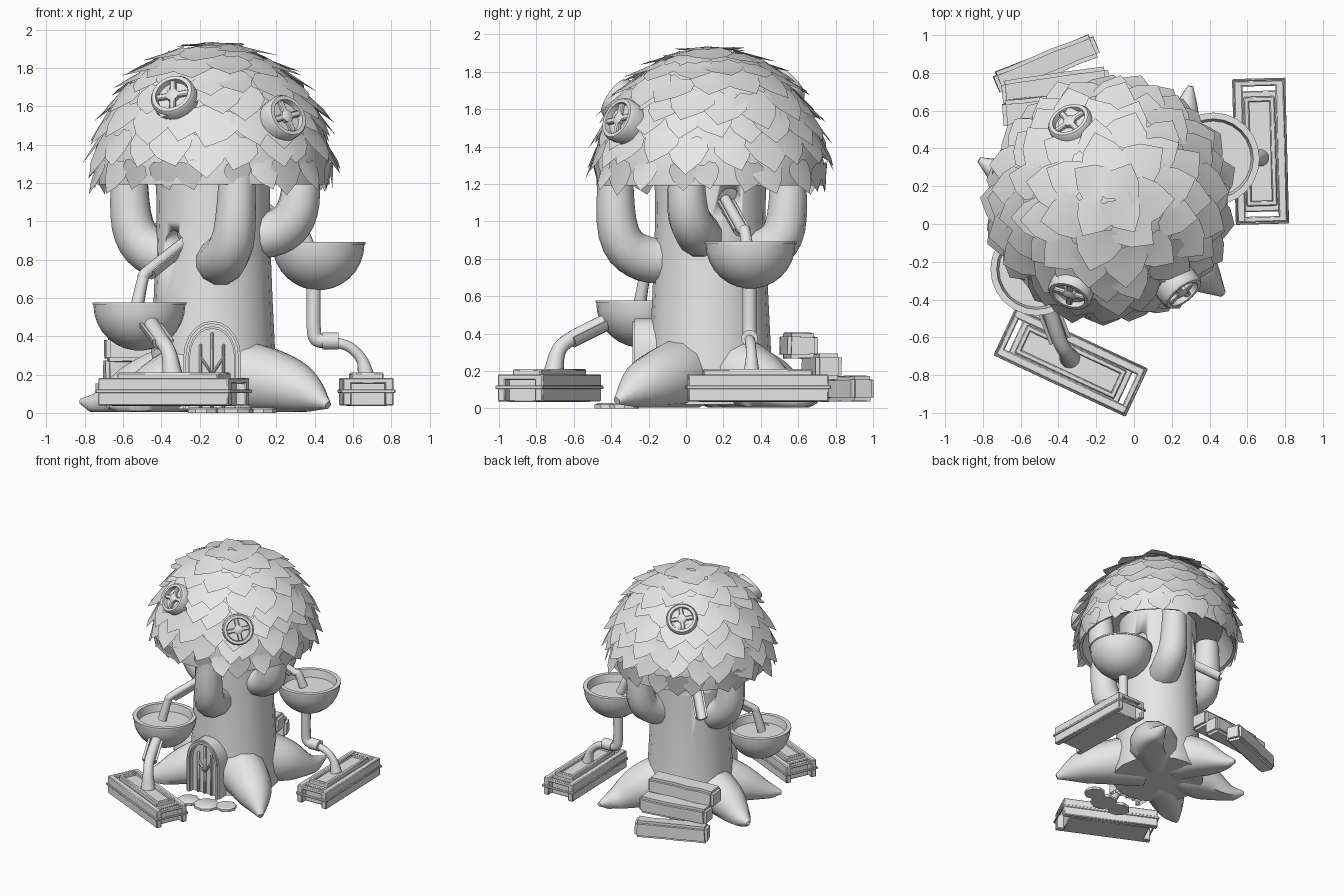
import bpy, bmesh, math, random
from math import sin, cos, pi, radians
from mathutils import Vector, Matrix

if "Cube" in bpy.data.objects:
    bpy.data.objects.remove(bpy.data.objects["Cube"])

random.seed(4)
GREY = bpy.data.materials.new("plain grey")
GREY.diffuse_color = (0.8, 0.8, 0.8, 1)
GREY.use_nodes = True
GREY.node_tree.nodes["Principled BSDF"].inputs["Base Color"].default_value = GREY.diffuse_color
CX, CY = -0.13, 0.13                      # trunk axis


def make(name, bm, angle=35, recalc=True):
    if recalc:
        bmesh.ops.recalc_face_normals(bm, faces=bm.faces)
    me = bpy.data.meshes.new(name)
    bm.to_mesh(me)
    bm.free()
    me.materials.append(GREY)
    me.polygons.foreach_set("use_smooth", [True] * len(me.polygons))
    me.set_sharp_from_angle(angle=radians(angle))
    ob = bpy.data.objects.new(name, me)
    bpy.context.collection.objects.link(ob)
    return ob


def bridge(bm, rings, closed=True):
    for a, b in zip(rings, rings[1:]):
        n = len(a)
        for i in range(n if closed else n - 1):
            j = (i + 1) % n
            bm.faces.new((a[i], a[j], b[j], b[i]))


def lathe(name, profile, M, n=24, caps=True):
    bm = bmesh.new()
    rings = [[bm.verts.new(M @ Vector((r * cos(2 * pi * i / n), r * sin(2 * pi * i / n), z)))
              for i in range(n)] for r, z in profile]
    bridge(bm, rings)
    if caps:
        bm.faces.new(rings[0])
        bm.faces.new(rings[-1])
    return make(name, bm)


def box(name, size, M, bevel=0.006, lump=0.0):
    bm = bmesh.new()
    bmesh.ops.create_cube(bm, size=1)
    for v in bm.verts:
        v.co = Vector(a * b for a, b in zip(v.co, size))
    if lump:                              # uneven hewn surface
        bmesh.ops.subdivide_edges(bm, edges=[e for e in bm.edges if e.calc_length() > 0.4], cuts=4)
        for v in bm.verts:
            v.co += Vector(random.uniform(-lump, lump) for _ in range(3))
    bmesh.ops.bevel(bm, geom=[e for e in bm.edges if lump == 0 or e.calc_face_angle(0) > 0.9],
                    offset=bevel, segments=2 if lump else 1, affect='EDGES')
    bm.transform(M)
    return make(name, bm, 40)


def smooth_path(pts, sub=5):
    P = [Vector(p) for p in pts]          # x, y, z, radius
    P = [2 * P[0] - P[1]] + P + [2 * P[-1] - P[-2]]
    out = []
    for a, b, c, d in zip(P, P[1:], P[2:], P[3:]):
        for k in range(sub):
            t = k / sub
            out.append(0.5 * (2 * b + (c - a) * t + (2 * a - 5 * b + 4 * c - d) * t * t
                              + (3 * b - a - 3 * c + d) * t ** 3))
    return out + [P[-2]]


def tube(name, pts, n=12, sub=5, floor=None):
    path = smooth_path(pts, sub)
    bm, rings, up = bmesh.new(), [], None
    for i, p in enumerate(path):
        t = (path[min(i + 1, len(path) - 1)] - path[max(i - 1, 0)]).xyz.normalized()
        up = t.orthogonal() if up is None else up - t * up.dot(t)
        up.normalize()
        side = t.cross(up)
        ring = []
        for k in range(n):
            a = 2 * pi * k / n
            co = p.xyz + (up * cos(a) + side * sin(a)) * max(p.w, 0.004)
            if floor is not None:
                co.z = max(co.z, floor)
            ring.append(bm.verts.new(co))
        rings.append(ring)
    bridge(bm, rings)
    bm.faces.new(rings[0])
    bm.faces.new(rings[-1])
    return make(name, bm, 50)


def trough(name, a, b, r=0.05):
    a, b = Vector(a), Vector(b)
    t = (b - a).normalized()
    side = t.cross(Vector((0, 0, 1))).normalized()
    up = side.cross(t)
    section = [(r * cos(pi + pi * k / 6), r * sin(pi + pi * k / 6)) for k in range(7)]
    section += [(x * 0.7, z * 0.7) for x, z in reversed(section)]
    bm = bmesh.new()
    rings = [[bm.verts.new(p + side * x + up * z) for x, z in section] for p in (a, b)]
    bridge(bm, rings)
    for k in range(6):                    # end rims
        for ring in rings:
            bm.faces.new((ring[k], ring[k + 1], ring[12 - k], ring[13 - k]))
    return make(name, bm)


T = Matrix.Translation

# trunk with openings for the three spouts
trunk = lathe("trunk", [(0.35, 0.02), (0.345, 0.12), (0.325, 0.3), (0.31, 0.6), (0.295, 1.0), (0.3, 1.4)],
              T((CX, CY, 0)), 20)
spouts = [((-0.27, -0.02, 0.90), (-0.47, -0.2, 0.74), (-0.53, -0.25, 0.54)),
          ((0.08, 0.21, 1.12), (0.3, 0.3, 0.96), (0.38, 0.33, 0.84)),
          ((-0.29, 0.29, 1.08), (-0.48, 0.48, 0.92), None)]
for a, b, end in spouts:
    cut = tube("spout_hole_cutter", [(*(Vector(a) + Vector((0, 0, 0.02))), 0.065),
               (*(Vector(b) + Vector((0, 0, 0.06))), 0.065)], sub=1)
    cut.hide_render = cut.hide_viewport = True
    mod = trunk.modifiers.new("spout_hole", 'BOOLEAN')
    mod.operation, mod.object = 'DIFFERENCE', cut
    trough("spout", a, b)
    if end:                               # falling water
        m = Vector(b) * 0.55 + Vector(end) * 0.45 + Vector((0, 0, 0.045))
        tube("spout_water", [(*a, 0.028), (*b, 0.03), (*m, 0.03), (*end, 0.035)])

# thick branches curling up into the crown
for pts in ([(-0.12, 0.0, 0.80, 0.12), (-0.08, -0.22, 0.80, 0.125), (-0.02, -0.36, 0.94, 0.11), (0.0, -0.38, 1.35, 0.09)],
            [(-0.2, 0.15, 0.78, 0.12), (-0.43, 0.18, 0.83, 0.125), (-0.55, 0.2, 0.98, 0.112), (-0.57, 0.2, 1.35, 0.09)],
            [(0.0, 0.1, 0.92, 0.12), (0.2, 0.06, 0.94, 0.12), (0.31, 0.01, 1.06, 0.11), (0.34, 0, 1.35, 0.09)],
            [(-0.05, 0.25, 0.8, 0.12), (0.02, 0.42, 0.84, 0.12), (0.05, 0.53, 0.97, 0.11), (0.05, 0.55, 1.35, 0.09)]):
    tube("branch", pts)

# roots spreading over the ground
for pts in ([(-0.05, 0.03, 0.2, 0.2), (0.16, -0.1, 0.165, 0.175), (0.33, -0.24, 0.115, 0.125), (0.47, -0.37, 0.04, 0.02)],
            [(-0.3, 0.15, 0.2, 0.18), (-0.52, 0.2, 0.12, 0.15), (-0.7, 0.27, 0.05, 0.08), (-0.82, 0.34, 0.06, 0.015)],
            [(0.0, 0.25, 0.2, 0.2), (0.15, 0.4, 0.13, 0.17), (0.26, 0.56, 0.06, 0.09), (0.3, 0.73, 0.07, 0.015)],
            [(-0.25, 0.0, 0.2, 0.18), (-0.42, -0.12, 0.12, 0.15), (-0.56, -0.22, 0.06, 0.09), (-0.68, -0.3, 0.04, 0.015)],
            [(-0.2, 0.3, 0.18, 0.18), (-0.3, 0.46, 0.12, 0.15), (-0.38, 0.6, 0.06, 0.08), (-0.43, 0.7, 0.04, 0.015)]):
    tube("root", pts, floor=0.005)

# crown dome, hollow below
RX, RZ, CZ = 0.61, 0.67, 1.25
dome = [(RX * cos(radians(a)), RZ * sin(radians(a))) for a in range(-5, 86, 9)] + [(0.004, RZ)]
lathe("crown", [(0.29, 0.14), (0.5, 0.1), (0.585, -0.05)] + dome, T((CX, CY, CZ)), 28)

# overlapping heart-shaped leaves in rows around the crown
bm = bmesh.new()
half = [(0.05, -0.085), (0.1, -0.06), (0.12, -0.005), (0.085, 0.07)]
for row, lat0 in enumerate([1, 13, 24, 35, 46, 58, 70, 82]):
    count = max(4, round(2 * pi * RX * cos(radians(lat0)) / 0.175))
    for i in range(count):
        la = radians(lat0 + (random.uniform(-3, 3) if row else 0))
        az = 2 * pi * (i + 0.5 * (row % 2)) / count + random.uniform(-0.07, 0.07)
        out = Vector((cos(la) * cos(az), cos(la) * sin(az), sin(la) * RX / RZ)).normalized()
        across = Vector((-sin(az), cos(az), 0))
        down = across.cross(out)
        if down.z > 0:
            down = -down
        base = Vector((CX + RX * cos(la) * cos(az), CY + RX * cos(la) * sin(az), CZ + RZ * sin(la)))
        roll, s = random.uniform(-0.35, 0.35), random.uniform(0.85, 1.1)
        lift = random.uniform(0.12, 0.4) * (1.0 - 0.6 * lat0 / 90)
        if row == 0:                      # hanging fringe
            s, lift = random.uniform(0.6, 0.85), random.uniform(-0.25, 0.3)

        def leaf_point(u, v):
            u, v = u * cos(roll) - v * sin(roll), u * sin(roll) + v * cos(roll)
            h = 0.016 + lift * max(v, -0.06) - 0.9 * u * u
            return bm.verts.new(base + (across * u + down * v) * s + out * h)
        mid = [leaf_point(0, v) for v in (-0.065, 0.0, 0.07, 0.15)]
        for sgn in (1, -1):
            p = [leaf_point(sgn * u, v) for u, v in half]
            for q in ((mid[0], mid[1], p[1], p[0]), (mid[1], mid[2], p[2], p[1]), (mid[2], mid[3], p[3], p[2])):
                bm.faces.new(q if sgn < 0 else q[::-1])
make("leaves", bm, 40, recalc=False)

# round crown windows
for p in ((-0.33, -0.345, 1.64), (0.235, -0.335, 1.535), (-0.33, 0.52, 1.71)):
    n = Vector(((p[0] - CX), (p[1] - CY), (p[2] - CZ) * 0.85)).normalized()
    M = T(Vector(p) + n * 0.015) @ n.to_track_quat('Z', 'Y').to_matrix().to_4x4()
    lathe("window_frame", [(0.12, -0.05), (0.12, 0.02), (0.11, 0.035), (0.09, 0.035), (0.085, 0.005), (0.004, 0.005)], M)
    for k in range(2):
        box("window_bar", (0.18, 0.032, 0.025), M @ Matrix.Rotation(pi / 2 * k + 0.2, 4, 'Z') @ T((0, 0, 0.016)))
    lathe("window_hub", [(0.035, 0.0), (0.035, 0.028), (0.02, 0.036)], M, 12)

# water bowls
for c in ((0.42, 0.345, 0.88), (-0.515, -0.24, 0.565)):
    prof = [(0.24 * cos(radians(a)), 0.24 * sin(radians(a))) for a in range(-84, 1, 12)]
    lathe("bowl", prof + [(0.245, 0.0), (0.245, 0.012), (0.212, 0.012), (0.2, -0.05), (0.004, -0.05)], T(c), 24)

# drain pipe and runoff of the upper bowl
tube("drain_pipe", [(0.395, 0.34, 0.68, 0.038), (0.395, 0.34, 0.45, 0.038), (0.41, 0.34, 0.385, 0.038), (0.46, 0.34, 0.375, 0.038)])
tube("drain_pipe_end", [(0.44, 0.34, 0.375, 0.045), (0.525, 0.34, 0.375, 0.045)], sub=1)
tube("drain_water", [(0.5, 0.34, 0.37, 0.028), (0.58, 0.345, 0.345, 0.028), (0.645, 0.35, 0.28, 0.03), (0.67, 0.35, 0.19, 0.045)])
# trough and runoff of the lower bowl
trough("bowl_spout", (-0.48, -0.38, 0.50), (-0.39, -0.62, 0.38), 0.06)
tube("bowl_spout_water", [(-0.47, -0.38, 0.49, 0.04), (-0.4, -0.6, 0.38, 0.04), (-0.36, -0.68, 0.31, 0.04), (-0.34, -0.71, 0.18, 0.055)])

# planters: side boards, bed, corner posts, bands, raised frame
for loc, ang in (((0.67, 0.385, -0.005), 91.5), ((-0.335, -0.73, -0.005), -25)):
    M = T(loc) @ Matrix.Rotation(radians(ang), 4, 'Z')
    box("planter_bed", (0.64, 0.2, 0.14), M @ T((0, 0, 0.11)))
    for s in (1, -1):
        box("planter_side", (0.75, 0.045, 0.145), M @ T((0, s * 0.11, 0.115)))
        box("planter_band", (0.77, 0.01, 0.02), M @ T((0, s * 0.136, 0.118)), 0.004)
        box("planter_end_band", (0.012, 0.28, 0.02), M @ T((s * 0.38, 0, 0.118)), 0.004)
        box("planter_end_rail", (0.03, 0.25, 0.03), M @ T((s * 0.36, 0, 0.172)))
        box("frame_long", (0.58, 0.028, 0.05), M @ T((0, s * 0.068, 0.19)))
        box("frame_short", (0.028, 0.15, 0.05), M @ T((s * 0.276, 0, 0.19)))
    box("planter_water", (0.55, 0.12, 0.03), M @ T((0, 0, 0.178)))

# stacked steps behind the trunk
for c, ang, w in (((-0.465, 0.845, 0.105), 22, 0.13), ((-0.415, 0.725, 0.225), 8, 0.14), ((-0.41, 0.6, 0.335), 5, 0.16)):
    box("step", (0.57, w, 0.135), T(c) @ Matrix.Rotation(radians(ang), 4, 'Z'), 0.02, 0.004)


# arched door with frame and ribs
def arch(w, h, n=10):
    return [(w, 0)] + [(w * cos(pi * k / n), h - w * 1.25 + w * 1.25 * sin(pi * k / n)) for k in range(n + 1)] + [(-w, 0)]


def arch_ring(name, outer, inner, y0, y1):
    bm = bmesh.new()
    loops = [[bm.verts.new((-0.135 + x, y, 0.02 + z)) for x, z in o]
             for o, y in ((outer, y0), (outer, y1), (inner, y1), (inner, y0))]
    bridge(bm, loops + [loops[0]], closed=False)
    make(name, bm)


arch_ring("door_frame", arch(0.15, 0.46), arch(0.115, 0.42), -0.12, -0.275)
arch_ring("door_trim", arch(0.138, 0.448), arch(0.122, 0.43), -0.26, -0.287)
bm = bmesh.new()
bm.faces.new([bm.verts.new((-0.135 + x, -0.24, 0.02 + z)) for x, z in arch(0.12, 0.425)])
make("door", bm, recalc=False)
for x, h in ((0, 0.4), (-0.06, 0.34), (0.06, 0.34)):
    box("door_rib", (0.016, 0.03, h), T((-0.135 + x, -0.245, 0.02 + h / 2)))
for s in (1, -1):
    box("door_brace", (0.014, 0.028, 0.11), T((-0.135 + s * 0.032, -0.248, 0.25)) @ Matrix.Rotation(s * 0.6, 4, 'Y'))

# flat stepping stones
for x, y, r in ((-0.02, -0.39, 0.1), (-0.18, -0.4, 0.085), (0.12, -0.33, 0.08)):
    lathe("stepping_stone", [(r, 0.0), (r, 0.02), (r * 0.85, 0.028)], T((x, y, 0)), 9)
